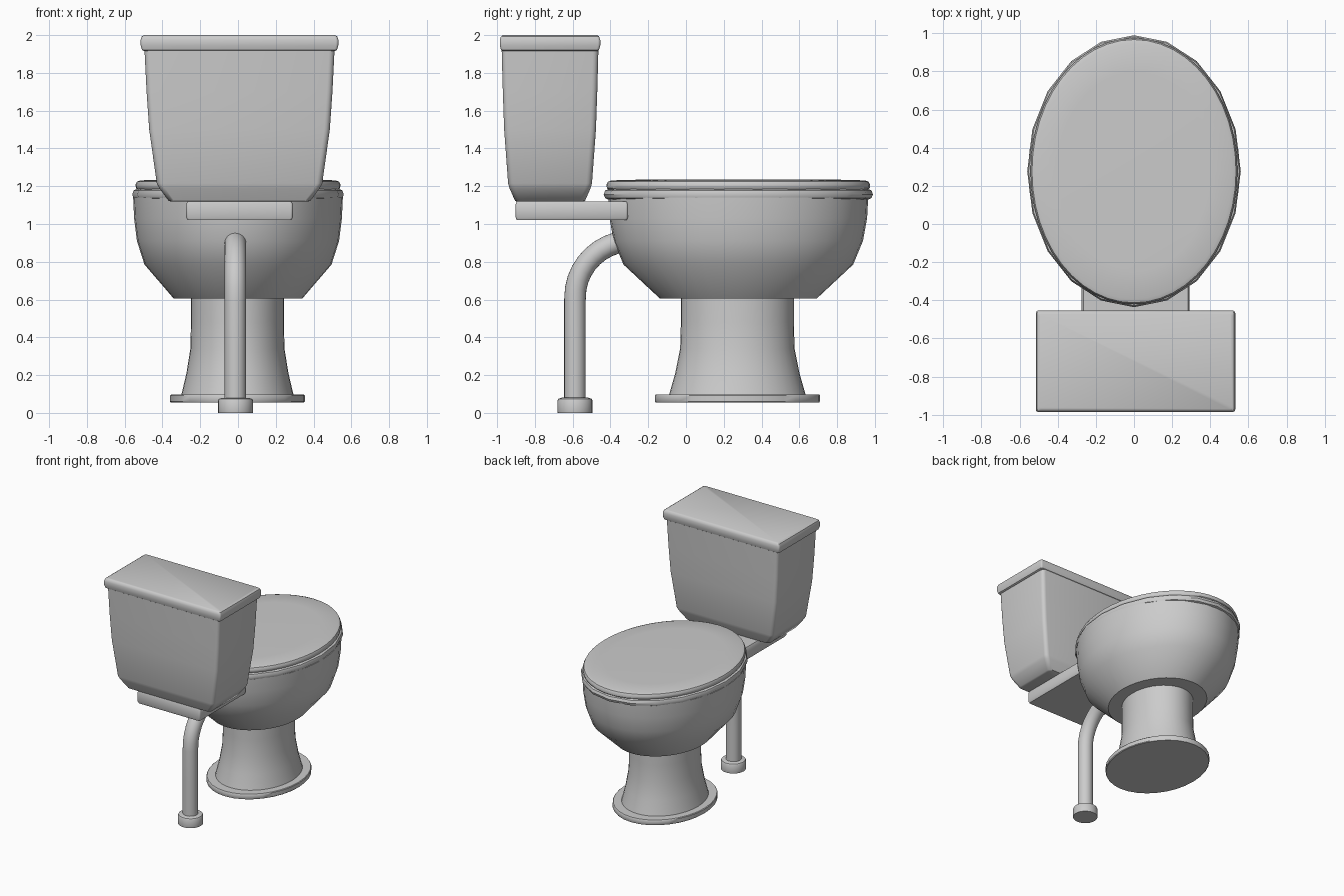
import bpy, bmesh, math
from mathutils import Vector

if "Cube" in bpy.data.objects:
    bpy.data.objects.remove(bpy.data.objects["Cube"])


def finish(name, bm, angle=40):
    bmesh.ops.recalc_face_normals(bm, faces=bm.faces)
    me = bpy.data.meshes.new(name)
    bm.to_mesh(me)
    bm.free()
    ob = bpy.data.objects.new(name, me)
    bpy.context.collection.objects.link(ob)
    bpy.ops.object.select_all(action='DESELECT')
    ob.select_set(True)
    bpy.context.view_layer.objects.active = ob
    bpy.ops.object.shade_smooth_by_angle(angle=math.radians(angle))
    return ob


def loft(name, rings, angle=40):
    """Skin a list of equal-length point rings and cap both ends."""
    bm = bmesh.new()
    vs = [[bm.verts.new(p) for p in r] for r in rings]
    n = len(vs[0])
    for a, b in zip(vs, vs[1:]):
        for i in range(n):
            j = (i + 1) % n
            bm.faces.new((a[i], a[j], b[j], b[i]))
    bm.faces.new(vs[0][::-1])
    bm.faces.new(vs[-1])
    return finish(name, bm, angle)


def ellipse(cx, cy, rx, ry, z, n):
    return [(cx + rx * math.cos(2 * math.pi * i / n),
             cy + ry * math.sin(2 * math.pi * i / n), z) for i in range(n)]


def oval(name, profile, n, cx=0.0, cy=0.277, angle=40):
    return loft(name, [ellipse(cx, cy, rx, ry, z, n) for rx, ry, z in profile], angle)


def round_rect(hx, hy, z, r, cx=0.008, cy=-0.72, seg=4):
    pts = []
    for q, (sx, sy) in enumerate([(1, 1), (-1, 1), (-1, -1), (1, -1)]):
        for k in range(seg + 1):
            a = math.pi / 2 * (q + k / seg)
            pts.append((cx + sx * (hx - r) + r * math.cos(a),
                        cy + sy * (hy - r) + r * math.sin(a), z))
    return pts


def block(name, profile, r, angle=40, **centre):
    return loft(name, [round_rect(hx, hy, z, r, **centre) for hx, hy, z in profile], angle)


# Bowl, pedestal and foot flange
oval("bowl", [(0.34, 0.415, 0.605), (0.495, 0.608, 0.785), (0.535, 0.66, 0.91),
              (0.55, 0.682, 1.03), (0.555, 0.688, 1.14)], 40)
oval("pedestal", [(0.297, 0.362, 0.095), (0.27, 0.329, 0.21), (0.249, 0.303, 0.34),
                  (0.246, 0.299, 0.48), (0.246, 0.299, 0.615)], 40, cx=-0.003, cy=0.272)
oval("foot_flange", [(0.352, 0.434, 0.055), (0.357, 0.437, 0.06),
                     (0.357, 0.437, 0.092), (0.352, 0.434, 0.097)], 32, cx=-0.003, cy=0.272)

# Faceted seat and smooth lid
oval("seat", [(0.54, 0.69, 1.13), (0.553, 0.705, 1.137), (0.56, 0.713, 1.157),
              (0.553, 0.705, 1.178), (0.535, 0.685, 1.186)], 20)
oval("seat_lid", [(0.53, 0.685, 1.18), (0.54, 0.696, 1.19), (0.543, 0.698, 1.208),
                  (0.535, 0.69, 1.224), (0.515, 0.67, 1.231), (0.40, 0.52, 1.235)], 48)

# Cistern body, cistern lid and the shelf linking it to the bowl
block("cistern", [(0.36, 0.175, 1.118), (0.375, 0.185, 1.122), (0.425, 0.215, 1.19),
                  (0.438, 0.222, 1.215), (0.478, 0.243, 1.5), (0.492, 0.25, 1.7),
                  (0.503, 0.256, 1.92)], 0.03)
block("cistern_lid", [(0.505, 0.25, 1.915), (0.516, 0.259, 1.921), (0.523, 0.266, 1.945),
                      (0.523, 0.266, 1.975), (0.517, 0.26, 1.993), (0.505, 0.25, 2.0)], 0.014)
block("shelf", [(0.274, 0.292, 1.02), (0.282, 0.297, 1.035), (0.282, 0.297, 1.105),
                (0.274, 0.292, 1.12)], 0.012, cy=-0.605)

# Waste pipe: straight rise then a bend into the back of the bowl
path = [Vector((-0.014, -0.588, z)) for z in (0.06, 0.35, 0.6)]
for k in range(1, 9):
    a = math.radians(75) * k / 8
    path.append(Vector((-0.014, -0.588 + 0.3 * (1 - math.cos(a)), 0.61 + 0.3 * math.sin(a))))
path.append(path[-1] + Vector((0, 0.15, 0.04)))
rings = []
side = Vector((1, 0, 0))
for i, p in enumerate(path):
    t = (path[min(i + 1, len(path) - 1)] - path[max(i - 1, 0)]).normalized()
    up = t.cross(side)
    rings.append([p + 0.057 * (side * math.cos(b) + up * math.sin(b))
                  for b in (2 * math.pi * k / 24 for k in range(24))])
loft("waste_pipe", rings)

# Floor collar
oval("pipe_collar", [(0.092, 0.092, 0), (0.093, 0.093, 0.004), (0.093, 0.093, 0.065),
                     (0.088, 0.088, 0.074), (0.07, 0.07, 0.08)], 24, cx=-0.013, cy=-0.588)
